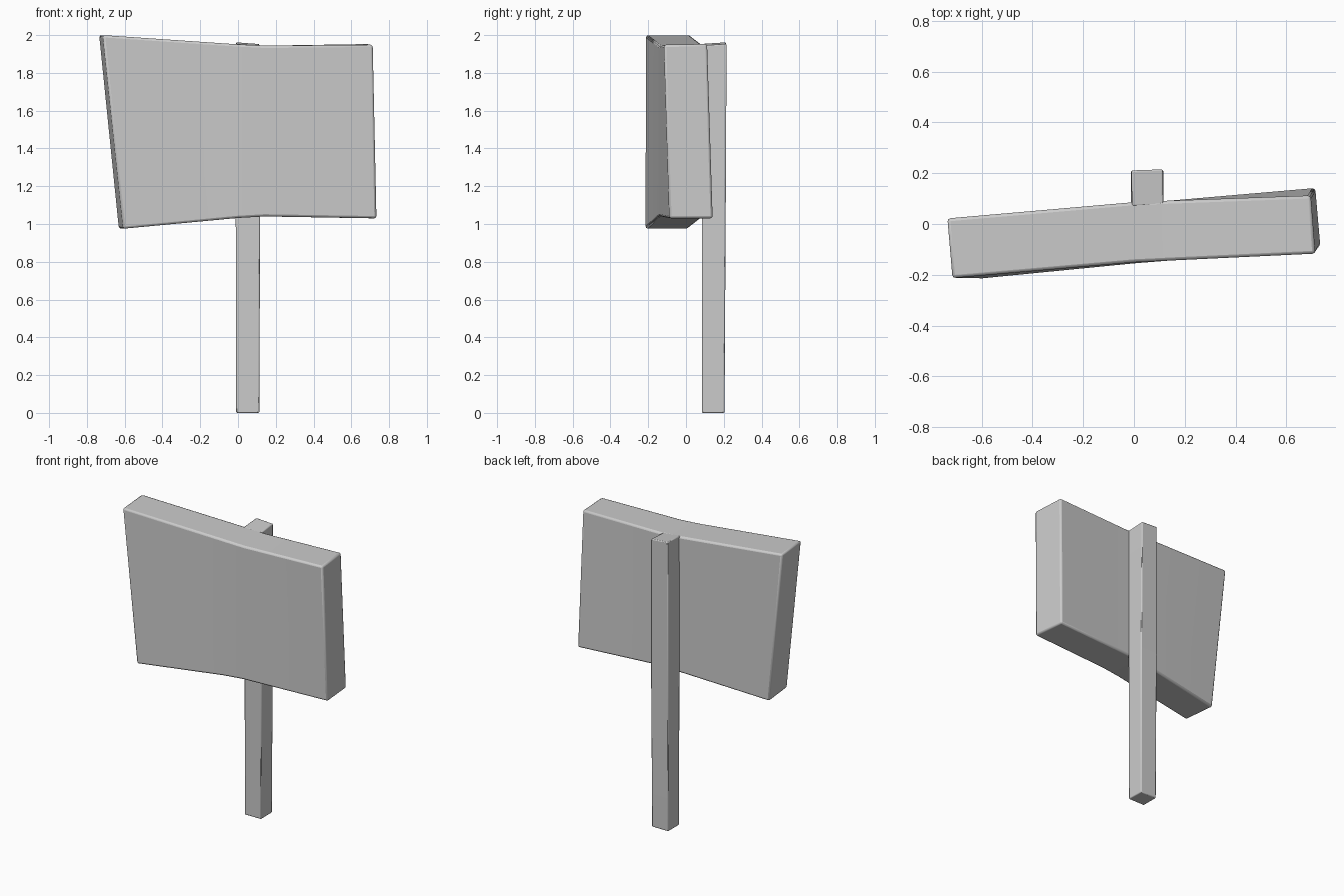
import bpy, bmesh


def loft(name, rings, bevel):
    """Skin a row of four-cornered sections, cap the ends and round the edges."""
    bm = bmesh.new()
    rows = [[bm.verts.new(p) for p in r] for r in rings]
    for a, b in zip(rows, rows[1:]):
        for i in range(4):
            j = (i + 1) % 4
            bm.faces.new((a[i], a[j], b[j], b[i]))
    bm.faces.new(rows[0][::-1])
    bm.faces.new(rows[-1])
    bmesh.ops.recalc_face_normals(bm, faces=bm.faces)
    me = bpy.data.meshes.new(name)
    bm.to_mesh(me)
    bm.free()
    ob = bpy.data.objects.new(name, me)
    bpy.context.collection.objects.link(ob)
    mod = ob.modifiers.new("soft_edges", "BEVEL")
    mod.width = bevel
    mod.segments = 2
    mod.limit_method = 'ANGLE'
    bpy.context.view_layer.objects.active = ob
    ob.select_set(True)
    bpy.ops.object.shade_smooth_by_angle()
    ob.select_set(False)
    return ob


# Sign board: warped slab, sections from left to right
# corner order: front bottom, back bottom, back top, front top
loft("sign_board", [
    [(-0.608, -0.215, 0.975), (-0.632, 0.012, 0.975), (-0.736, 0.022, 2.0), (-0.716, -0.213, 2.0)],
    [(0.0, -0.155, 1.032), (0.0, 0.085, 1.032), (0.0, 0.086, 1.951), (0.0, -0.151, 1.951)],
    [(0.14, -0.144, 1.04), (0.14, 0.092, 1.04), (0.14, 0.092, 1.944), (0.14, -0.144, 1.944)],
    [(0.734, -0.088, 1.03), (0.714, 0.142, 1.03), (0.696, 0.112, 1.953), (0.714, -0.117, 1.949)],
], 0.012)

# Post: square timber behind the board, from the ground to the board top
loft("post", [
    [(-0.01, 0.084, 0), (0.113, 0.084, 0), (0.113, 0.204, 0), (-0.01, 0.204, 0)],
    [(-0.012, 0.084, 1.03), (0.117, 0.084, 1.03), (0.117, 0.21, 1.03), (-0.012, 0.21, 1.03)],
    [(-0.008, 0.07, 1.953), (0.116, 0.075, 1.943), (0.113, 0.215, 1.953), (-0.01, 0.211, 1.962)],
], 0.006)
